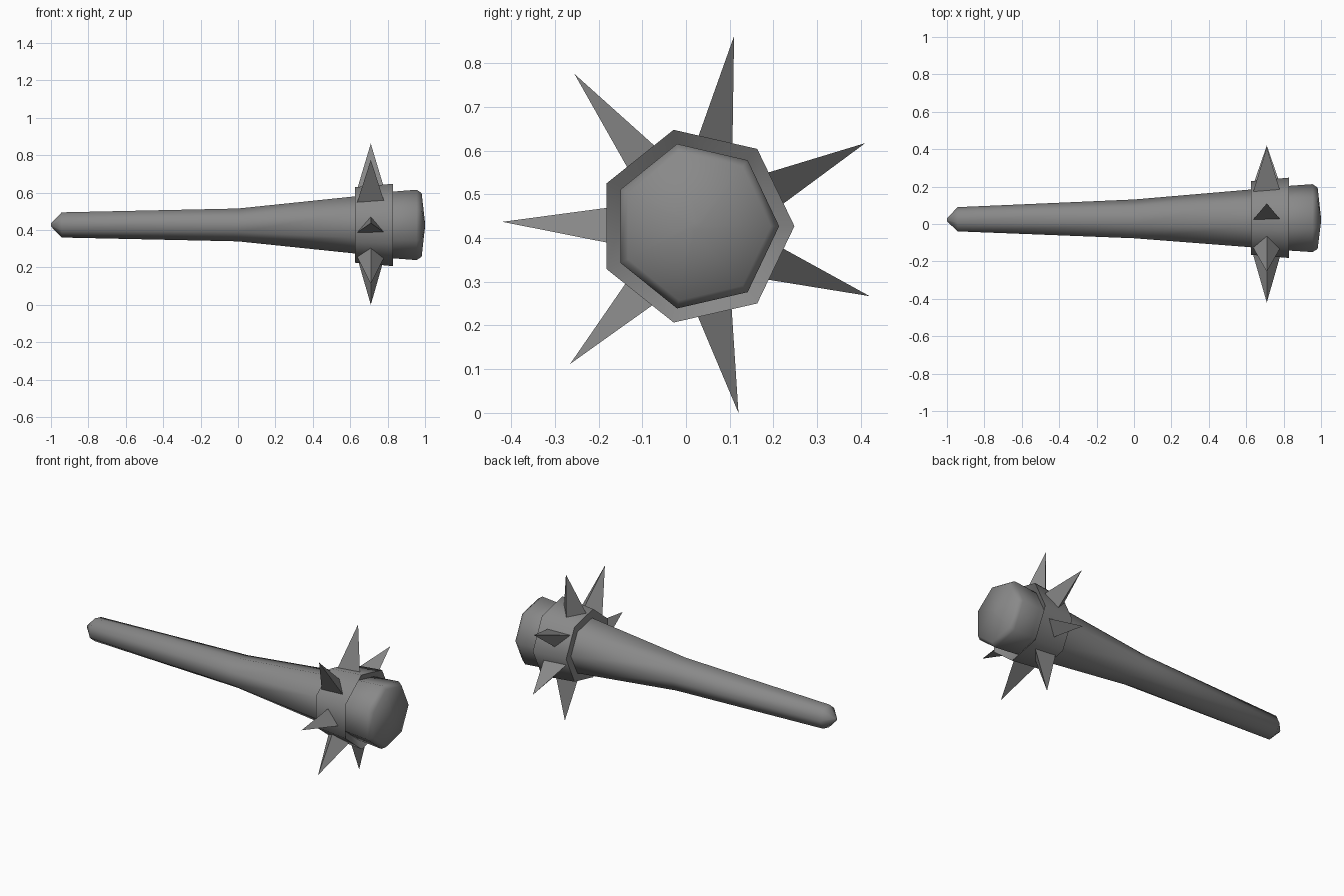
import bpy
import math
from mathutils import Vector

cube = bpy.data.objects.get("Cube")
if cube:
    bpy.data.objects.remove(cube, do_unlink=True)

AXIS_Y, AXIS_Z = 0.022, 0.427
SIDES = 7
STEP = 2 * math.pi / SIDES

grey = bpy.data.materials.new("grey")
grey.use_nodes = True
colour = (0.25, 0.25, 0.25, 1)
grey.diffuse_color = colour
grey.node_tree.nodes["Principled BSDF"].inputs["Base Color"].default_value = colour


def make_object(name, verts, faces, smooth_angle=None):
    mesh = bpy.data.meshes.new(name)
    mesh.from_pydata(verts, [], faces)
    mesh.materials.append(grey)
    if smooth_angle:
        mesh.shade_smooth()
        mesh.set_sharp_from_angle(angle=math.radians(smooth_angle))
    obj = bpy.data.objects.new(name, mesh)
    bpy.context.collection.objects.link(obj)
    return obj


def lathe(name, profile, smooth_angle, capped):
    """Seven-sided loft along x; profile rows are x, y radius, z radius."""
    verts = [(x, AXIS_Y + ry * math.cos(k * STEP), AXIS_Z + rz * math.sin(k * STEP))
             for x, ry, rz in profile for k in range(SIDES)]
    faces = []
    for i in range(len(profile) - 1):
        for k in range(SIDES):
            a, b = i * SIDES + k, i * SIDES + (k + 1) % SIDES
            faces.append((a, a + SIDES, b + SIDES, b)[::-1])
    if capped:
        last = (len(profile) - 1) * SIDES
        faces.append(tuple(reversed(range(SIDES))))
        faces.append(tuple(range(last, last + SIDES)))
    return make_object(name, verts, faces, smooth_angle)


# Tapered handle widening into the rounded head
lathe("club_shaft", [
    (-1.0, 0.008, 0.008), (-0.943, 0.068, 0.069), (0.0, 0.109, 0.09),
    (0.62, 0.162, 0.156), (0.83, 0.182, 0.183), (0.955, 0.191, 0.193),
    (0.982, 0.172, 0.174), (1.0, 0.01, 0.01)], 80, True)

# Collar with a recessed front rim
lathe("spike_collar", [
    (x, r, r) for x, r in
    ((0.625, 0.14), (0.625, 0.207), (0.83, 0.226), (0.79, 0.17))], 60, False)

# Ring of three-sided spikes, one on each collar face
TIP_X = 0.71
tips = [(0.41, 0.617), (0.11, 0.862), (-0.255, 0.775), (-0.42, 0.437),
        (-0.265, 0.112), (0.12, 0.0), (0.42, 0.267)]
for k, (tip_y, tip_z) in enumerate(tips):
    angle = (k + 0.5) * STEP
    out = Vector((0, math.cos(angle), math.sin(angle)))
    side = Vector((0, -math.sin(angle), math.cos(angle)))
    base = Vector((TIP_X, AXIS_Y, AXIS_Z)) + out * 0.18
    along = Vector((0.075, 0, 0))
    verts = [base + side * 0.042 - along, base + side * 0.042 + along,
             base - side * 0.045, Vector((TIP_X, tip_y, tip_z))]
    make_object(f"spike_{k + 1}", verts,
                [(0, 1, 2), (1, 0, 3), (2, 1, 3), (0, 2, 3)])
